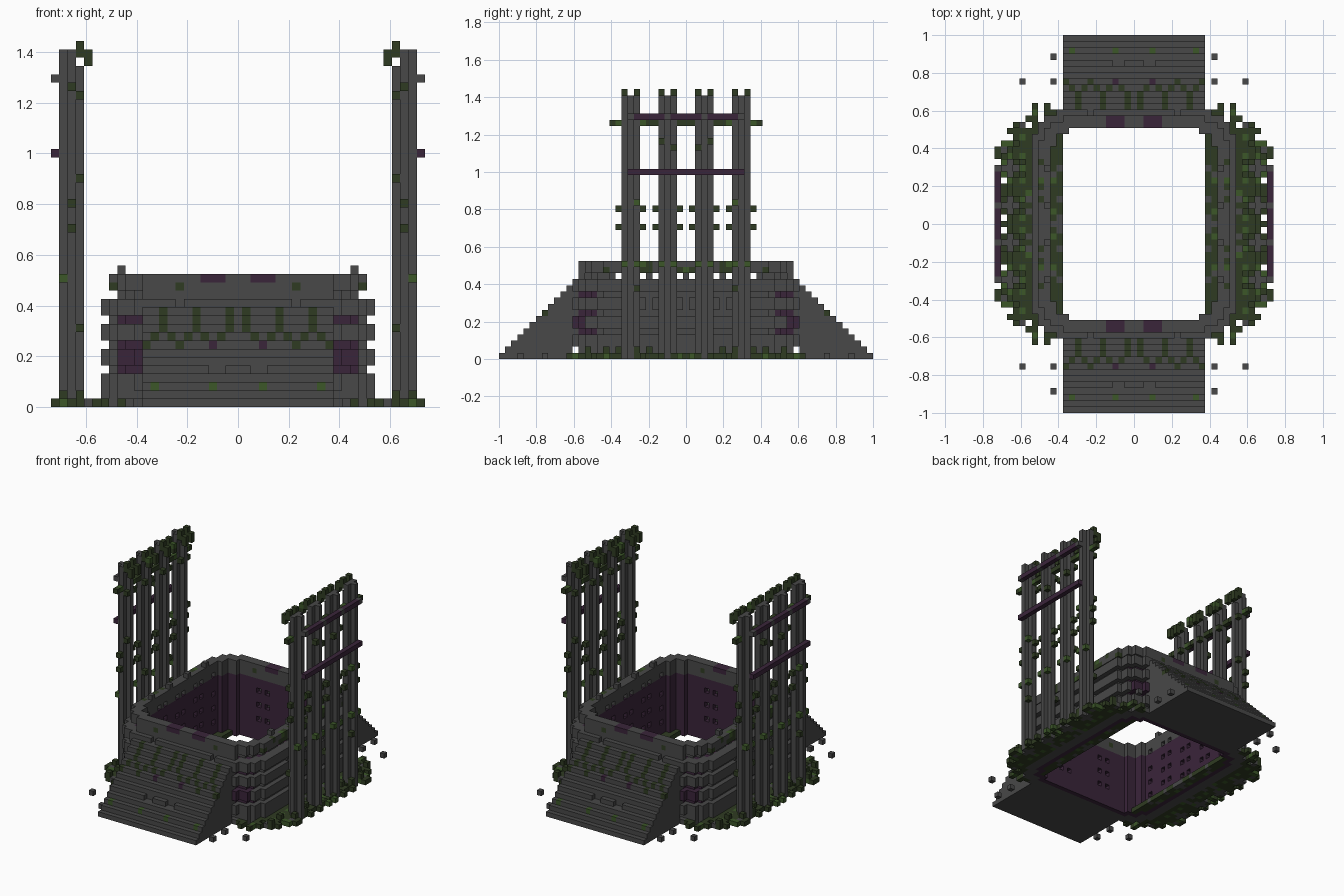
import bpy, bmesh, random
from mathutils import Vector

random.seed(4)
cube = bpy.data.objects.get("Cube")
if cube:
    bpy.data.objects.remove(cube, do_unlink=True)

U = 2 / 61                      # edge length of one block
STONE, MOSS, LEAF, PURPLE = range(4)


def material(name, rgb):
    m = bpy.data.materials.new(name)
    m.use_nodes = True
    m.diffuse_color = (*rgb, 1)
    bsdf = m.node_tree.nodes["Principled BSDF"]
    bsdf.inputs["Base Color"].default_value = (*rgb, 1)
    bsdf.inputs["Roughness"].default_value = 0.9
    return m


MATS = [material("dark stone", (0.065, 0.065, 0.065)),
        material("dark moss", (0.028, 0.044, 0.016)),
        material("bright moss", (0.045, 0.095, 0.022)),
        material("deep purple", (0.042, 0.018, 0.042))]

parts, taken, holes = {}, set(), set()


def put(part, x, y, z, mat):
    """Place a block in all four mirrored quadrants; the first block placed wins."""
    if (x, y, z) in holes:
        return
    for cell in {(sx * x, sy * y, z) for sx in (1, -1) for sy in (1, -1)}:
        if cell not in taken:
            taken.add(cell)
            parts.setdefault(part, {})[cell] = mat


def inside(x, y, hx, hy, r):
    """Rounded rectangle test."""
    dx, dy = max(x - hx + r, 0), max(y - hy + r, 0)
    return x < hx and y < hy and dx * dx + dy * dy <= r * r


def moss():
    return LEAF if random.random() < 0.15 else MOSS


# Recesses: inner windows, outer windows, ramp slots, side passages, rim gaps
for z in (4, 7, 10):
    for k in (5, 7):
        holes |= {(14, k, z), (k - 1, 16, z)}
for z in (3, 6, 9):
    holes |= {(14, 1, z), (14, 11, z)}
holes |= {(16, 6, 8), (16, 6, 9), (16, 0, 8), (16, 0, 9)}
holes |= {(7, 18, 12), (3, 26, 4), (2, 26, 4)}
holes |= {(x, 18, 1) for x in range(18)}
holes |= {(x, y, 13) for x in range(14, 17) for y in (1, 5, 7, 11, 13)}

# Ring wall: purple lining, stone courses with set-back joints, mossy rim
for z in range(16):
    if z == 13:
        hx, hy = 14.5, 16.5
    elif z > 13 or z in (4, 7, 10):
        hx, hy = 15.5, 17.5
    else:
        hx, hy = 16.5, 18.5
    for x in range(18):
        for y in range(20):
            if inside(x, y, 13.5, 15.5, 5) or not inside(x, y, hx, hy, 6):
                continue
            mat = STONE
            if z < 13 and inside(x, y, 14.5, 16.5, 5):
                mat = PURPLE
            elif 11 <= x <= 14 and y >= 15 and (4 <= z <= 7 or z == 10):
                mat = PURPLE
            elif z == 15 and y >= 16 and 2 <= x <= 4:
                mat = PURPLE
            elif z == 14 and y >= 16 and x == 7:
                mat = MOSS
            elif z > 13 and x == 15 and y < 14 and random.random() < 0.55:
                mat = moss()
            put("ring_wall", x, y, z, mat)
for y in (3, 9):
    put("ring_wall", 14, y, 16, STONE)

# Stepped ramps with a wavy moss pattern, keyed by (x, height)
paint = {(c, z): MOSS for c in (9, 5, 1) for z in (9, 10, 11)}
paint.update({p: MOSS for p in ((10, 8), (11, 7), (8, 8), (7, 7), (6, 8), (4, 8), (2, 8))})
paint.update({(3, 7): PURPLE, (3, 2): LEAF, (10, 2): LEAF})
for x in range(12):
    for y in range(15, 31):
        for z in range(31 - y):
            if y >= 17:
                top = z == 30 - y
                put("ramps", x, y, z, paint.get((x, z), STONE) if top else STONE)

# Gate pillars: plus-shaped shafts with mossy tips
for cy in (3, 9):
    for dx, dy, top in ((0, 0, 43), (1, 0, 43), (-1, 0, 41), (0, 1, 43), (0, -1, 43)):
        for z in range(top):
            put("gate_pillars", 20 + dx, cy + dy, z, STONE)
    for dy in (-1, 1):
        for x, z in ((19, 43), (19, 42), (18, 42), (18, 41)):
            put("pillar_moss", x, cy + dy, z, moss())
        # moss collars hugging the shafts
        for z in (38, 24, 21):
            put("pillar_moss", 20, cy + 2 * dy, z, moss())
        put("pillar_moss", 19, cy + dy, 37, MOSS)
        put("pillar_moss", 21, cy + dy, 15, LEAF)
        for z in range(8, 37):
            if random.random() < 0.06:
                put("pillar_moss", random.choice((19, 21)), cy + dy, z, moss())
for y in (0, 6, 12):
    put("pillar_moss", 20, y, 38, moss())

# Cross bars on the outer side of the pillars
for y in range(10):
    put("cross_bars", 22, y, 30, PURPLE)
    put("cross_bars", 22, y, 39, STONE if y in (3, 9) else PURPLE)

# Ragged moss bed around the wall
for x in range(12, 23):
    for y in range(20):
        if inside(x, y, 21.5, 18.5, 8):
            edge = not inside(x, y, 19.5, 17.5, 8)
            if edge and random.random() < 0.22:
                continue
            mat = STONE if random.random() < 0.1 else moss()
            put("moss_bed", x, y, 0, mat)
            if edge and random.random() < 0.3:
                put("moss_bed", x, y, 1, moss())
for x, y in ((22, 12), (22, 11), (22, 7), (22, 4), (22, 1), (14, 19), (16, 19)):
    put("moss_bed", x, y, 0, moss())

# Loose stones beside the ramps
for x, y in ((13, 27), (13, 23), (18, 23)):
    put("loose_stones", x, y, 0, STONE)

# Turn every part into a mesh, keeping exposed block faces only
SIDES = {(1, 0, 0): ((1, 0, 0), (1, 1, 0), (1, 1, 1), (1, 0, 1)),
         (-1, 0, 0): ((0, 0, 0), (0, 0, 1), (0, 1, 1), (0, 1, 0)),
         (0, 1, 0): ((0, 1, 0), (0, 1, 1), (1, 1, 1), (1, 1, 0)),
         (0, -1, 0): ((0, 0, 0), (1, 0, 0), (1, 0, 1), (0, 0, 1)),
         (0, 0, 1): ((0, 0, 1), (1, 0, 1), (1, 1, 1), (0, 1, 1)),
         (0, 0, -1): ((0, 0, 0), (0, 1, 0), (1, 1, 0), (1, 0, 0))}
for name, cells in parts.items():
    bm = bmesh.new()
    for cell, mat in cells.items():
        for d, corners in SIDES.items():
            if tuple(a + b for a, b in zip(cell, d)) in taken:
                continue
            origin = Vector(cell) - Vector((0.5, 0.5, 0))
            face = bm.faces.new([bm.verts.new((origin + Vector(c)) * U) for c in corners])
            face.material_index = mat
    bmesh.ops.remove_doubles(bm, verts=bm.verts, dist=U * 0.01)
    mesh = bpy.data.meshes.new(name)
    bm.to_mesh(mesh)
    bm.free()
    for m in MATS:
        mesh.materials.append(m)
    bpy.context.scene.collection.objects.link(bpy.data.objects.new(name, mesh))
